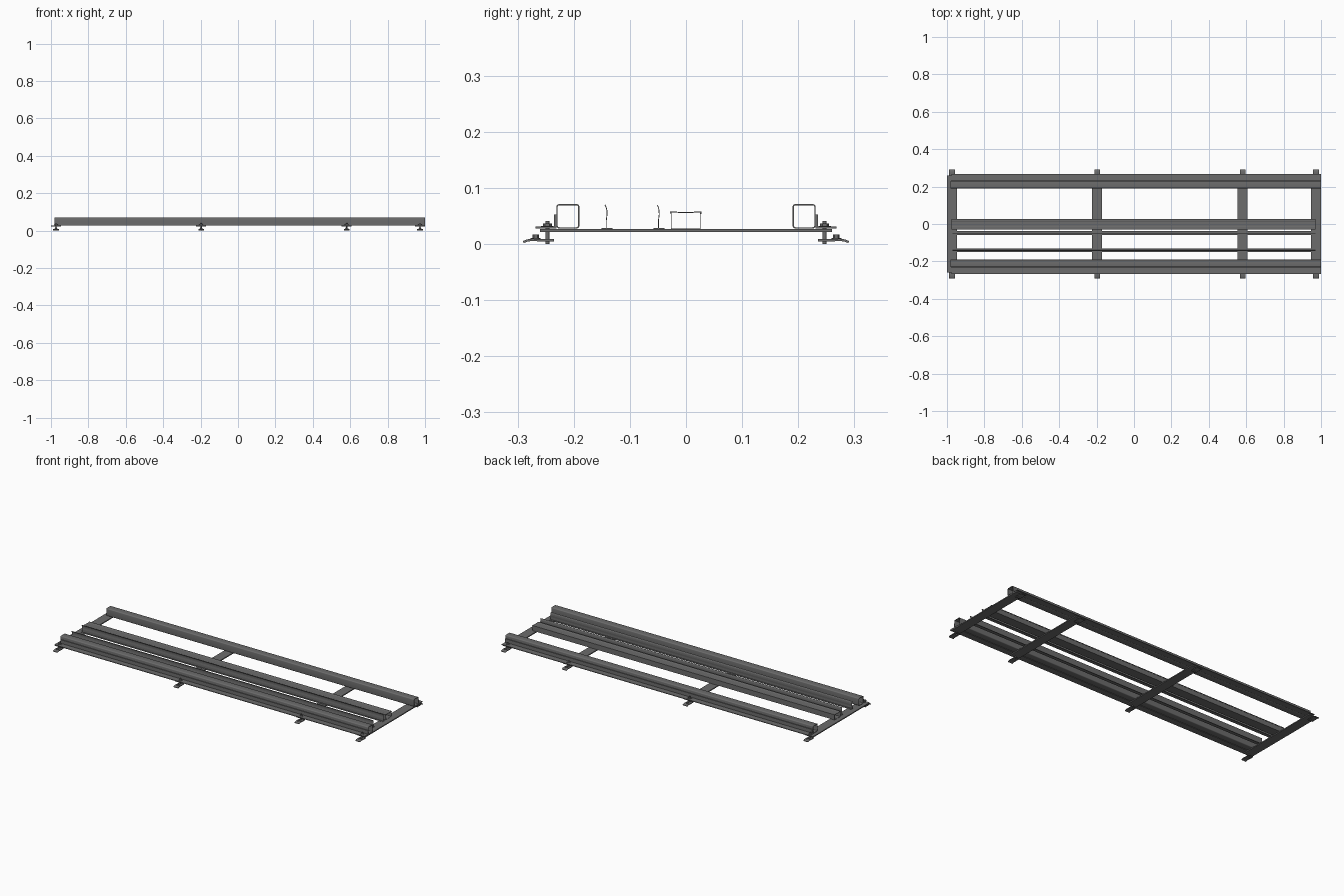
import bpy, bmesh, math

if "Cube" in bpy.data.objects:
    bpy.data.objects.remove(bpy.data.objects["Cube"])

STATIONS = (-0.973, -0.197, 0.581, 0.973)

# Dark steel for every part
STEEL = bpy.data.materials.new("dark_steel")
STEEL.diffuse_color = (0.15, 0.15, 0.15, 1)
STEEL.use_nodes = True
STEEL.node_tree.nodes["Principled BSDF"].inputs["Base Color"].default_value = STEEL.diffuse_color


def finish(bm, name, smooth=False):
    bmesh.ops.recalc_face_normals(bm, faces=bm.faces)
    me = bpy.data.meshes.new(name)
    bm.to_mesh(me)
    bm.free()
    me.materials.append(STEEL)
    ob = bpy.data.objects.new(name, me)
    bpy.context.collection.objects.link(ob)
    if smooth:
        bpy.ops.object.select_all(action='DESELECT')
        ob.select_set(True)
        bpy.context.view_layer.objects.active = ob
        bpy.ops.object.shade_smooth_by_angle(angle=math.radians(35))
    return ob


def extrude_x(name, loops, x0, x1, smooth=False):
    """Extrude a (y, z) profile along x; a second loop of equal length makes it hollow."""
    bm = bmesh.new()
    ends = [[[bm.verts.new((x, y, z)) for y, z in lp] for lp in loops] for x in (x0, x1)]
    for k, lp in enumerate(loops):
        n = len(lp)
        for i in range(n):
            j = (i + 1) % n
            a, b = ends[0][k], ends[1][k]
            bm.faces.new((a[i], a[j], b[j], b[i]))
    for e in ends:
        if len(loops) == 1:
            bm.faces.new(e[0])
        else:
            n = len(e[0])
            for i in range(n):
                j = (i + 1) % n
                bm.faces.new((e[0][i], e[0][j], e[1][j], e[1][i]))
    return finish(bm, name, smooth)


def rounded(y0, y1, z0, z1, r, seg=4):
    pts = []
    for cy, cz, a in ((y1 - r, z1 - r, 0), (y0 + r, z1 - r, 90), (y0 + r, z0 + r, 180), (y1 - r, z0 + r, 270)):
        for i in range(seg + 1):
            t = math.radians(a + 90 * i / seg)
            pts.append((cy + r * math.cos(t), cz + r * math.sin(t)))
    return pts


def rect(y0, y1, z0, z1):
    return [(y0, z0), (y1, z0), (y1, z1), (y0, z1)]


def ribbon(path, t):
    """Thicken an open (y, z) path into a closed strip."""
    left, right = [], []
    for i, (y, z) in enumerate(path):
        a, b = path[max(i - 1, 0)], path[min(i + 1, len(path) - 1)]
        dy, dz = b[0] - a[0], b[1] - a[1]
        d = math.hypot(dy, dz)
        left.append((y - dz / d * t / 2, z + dy / d * t / 2))
        right.append((y + dz / d * t / 2, z - dy / d * t / 2))
    return left + right[::-1]


def cylinders(name, parts, x, y):
    """Stack of coaxial cylinders: (radius, sides, z0, z1)."""
    bm = bmesh.new()
    for r, n, z0, z1 in parts:
        ret = bmesh.ops.create_cone(bm, cap_ends=True, segments=n, radius1=r, radius2=r, depth=z1 - z0)
        bmesh.ops.translate(bm, verts=ret['verts'], vec=(x, y, (z0 + z1) / 2))
    return finish(bm, name, True)


# Flat cross bars
for x in STATIONS:
    extrude_x("cross_bar", [rect(-0.26, 0.26, 0.021, 0.0268)], x - 0.027, x + 0.027)

for s in (-1, 1):
    # Hollow side rails
    outer, inner = rounded(0.19, 0.231, 0.0275, 0.071, 0.005), rounded(0.1922, 0.2288, 0.0297, 0.0688, 0.003)
    extrude_x("side_rail", [[(s * y, z) for y, z in lp] for lp in (outer, inner)], -0.98, 1.0, True)
    # Angle iron along each rail
    angle = [(0.231, 0.0275), (0.268, 0.0275), (0.268, 0.031), (0.235, 0.031), (0.235, 0.052), (0.231, 0.052)]
    extrude_x("edge_angle", [[(s * y, z) for y, z in angle]], -0.975, 1.0)
    for x in STATIONS:
        # Clamp foot, its bolt and its small nut
        foot = ribbon([(0.235, 0.0065), (0.262, 0.0065), (0.274, 0.0075), (0.283, 0.006), (0.29, 0.0032)], 0.004)
        extrude_x("clamp_foot", [[(s * y, z) for y, z in foot]], x - 0.015, x + 0.015)
        cylinders("clamp_bolt", [(0.0035, 16, 0.0, 0.041), (0.008, 6, 0.031, 0.036),
                                 (0.011, 20, 0.0295, 0.032)], x, s * 0.247)
        cylinders("foot_nut", [(0.009, 20, 0.008, 0.0105), (0.006, 6, 0.0105, 0.0165)], x, s * 0.268)

# Thin curved guide strips on foot flanges
for y0 in (-0.142, -0.049):
    path = [(y0, 0.028), (y0, 0.042), (y0 + 0.0012, 0.052), (y0 + 0.001, 0.06), (y0 - 0.0005, 0.066), (y0 - 0.0025, 0.0695)]
    extrude_x("guide_strip", [ribbon(path, 0.0014)], -0.97, 0.97)
    extrude_x("guide_flange", [rect(y0 - 0.009, y0 + 0.011, 0.0265, 0.0284)], -0.97, 0.97)

# Cable channel with a lid
tray = [(-0.027, 0.056), (-0.027, 0.0265), (0.026, 0.0265), (0.026, 0.056),
        (0.0248, 0.056), (0.0248, 0.0278), (-0.0258, 0.0278), (-0.0258, 0.056)]
extrude_x("cable_channel", [tray], -0.975, 0.97)
lid = [(-0.0285, 0.0535), (-0.0285, 0.0575), (-0.016, 0.0575), (-0.014, 0.0565), (0.013, 0.0565), (0.015, 0.0575),
       (0.0275, 0.0575), (0.0275, 0.0535), (0.0262, 0.0535), (0.0262, 0.0562), (0.0145, 0.0562), (0.0125, 0.0553),
       (-0.0135, 0.0553), (-0.0155, 0.0562), (-0.0272, 0.0562), (-0.0272, 0.0535)]
extrude_x("channel_lid", [lid], -0.975, 0.97)
